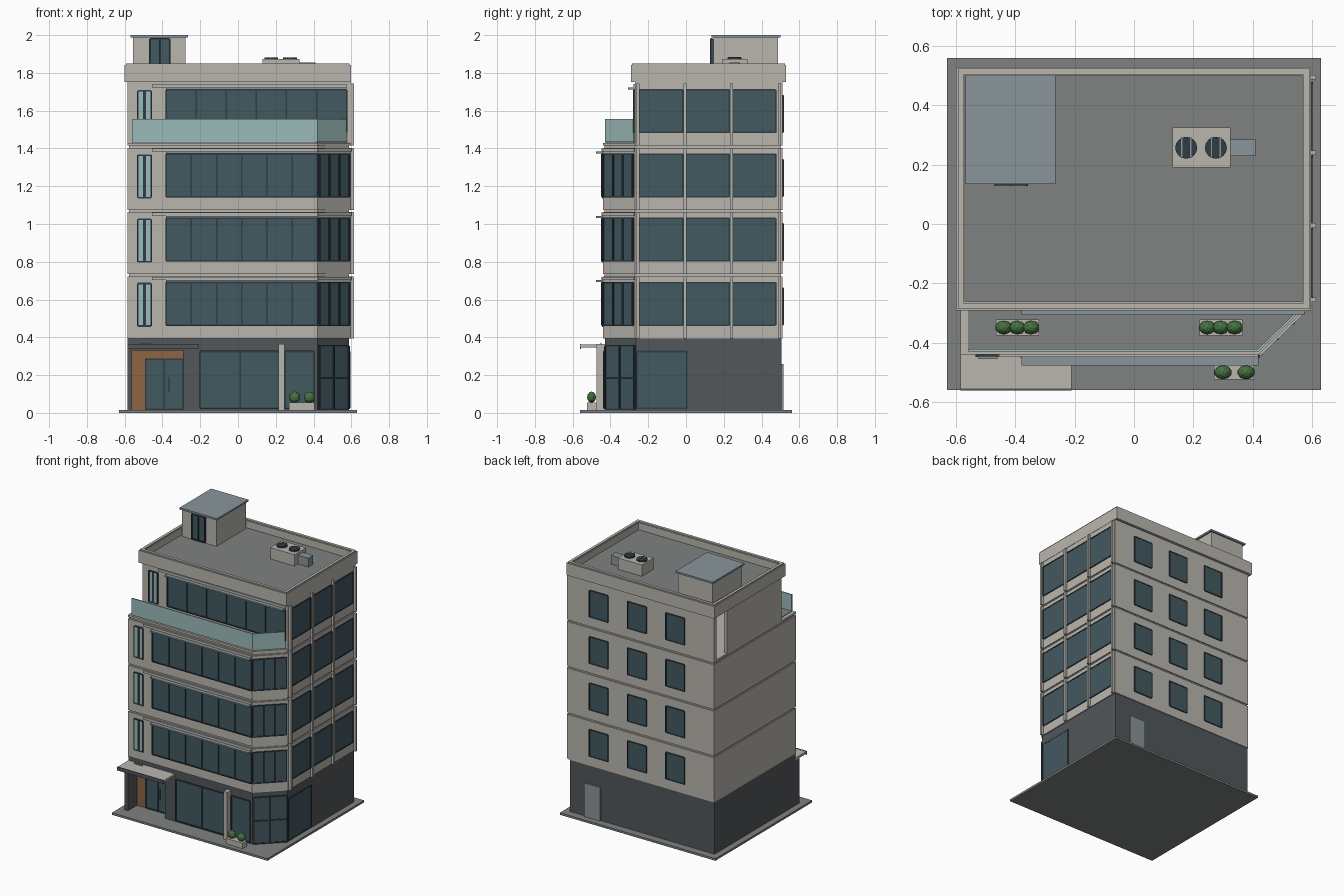
import bpy, bmesh, math
from mathutils import Vector, Matrix

if "Cube" in bpy.data.objects:
    bpy.data.objects.remove(bpy.data.objects["Cube"])


def mat(name, r, g, b):
    m = bpy.data.materials.new(name)
    m.diffuse_color = (r, g, b, 1)
    m.use_nodes = True
    m.node_tree.nodes["Principled BSDF"].inputs["Base Color"].default_value = m.diffuse_color
    return m


WALL = mat("wall", .49, .47, .43)
DARK = mat("dark_stone", .085, .095, .1)
GLASS = mat("glass", .055, .1, .12)
FRAME = mat("frame", .03, .045, .055)
PALE = mat("pale_glass", .33, .5, .49)
ROOF = mat("roofing", .21, .225, .215)
METAL = mat("metal", .25, .3, .33)
WOOD = mat("wood", .27, .13, .06)
GREEN = mat("leaf", .06, .17, .05)


def finish(name, bm, m):
    bmesh.ops.recalc_face_normals(bm, faces=bm.faces)
    me = bpy.data.meshes.new(name)
    bm.to_mesh(me)
    bm.free()
    me.materials.append(m)
    ob = bpy.data.objects.new(name, me)
    bpy.context.collection.objects.link(ob)
    return ob


def prism(name, pts, z0, z1, m):
    bm = bmesh.new()
    f = bm.faces.new([bm.verts.new((x, y, z0)) for x, y in pts])
    top = bmesh.ops.extrude_face_region(bm, geom=[f])["geom"]
    bmesh.ops.translate(bm, vec=(0, 0, z1 - z0),
                        verts=[v for v in top if isinstance(v, bmesh.types.BMVert)])
    return finish(name, bm, m)


def box(name, x0, x1, y0, y1, z0, z1, m):
    return prism(name, [(x0, y0), (x1, y0), (x1, y1), (x0, y1)], z0, z1, m)


def on_wall(name, p, q, a, b, z0, z1, d0, d1, m):
    """Box on the wall line p-q, from a to b along it, d0 to d1 outwards."""
    p, q = Vector(p), Vector(q)
    d = (q - p).normalized()
    n = Vector((d.y, -d.x))
    return prism(name, [p + d * a + n * d0, p + d * b + n * d0,
                        p + d * b + n * d1, p + d * a + n * d1], z0, z1, m)


def window(name, p, q, a, b, z0, z1, panes, glass=GLASS, out=.01):
    on_wall(name + "_glass", p, q, a, b, z0, z1, -.01, .004, glass)
    w = .004
    for i in range(panes + 1):
        c = a + (b - a) * i / panes
        on_wall(name + "_mullion", p, q, c - w, c + w, z0, z1, 0, out, FRAME)
    for z in (z0, z1):
        on_wall(name + "_rail", p, q, a, b, z - w, z + w, 0, out - .002, FRAME)


def blob(name, x, y, z, r, sz=1):
    bm = bmesh.new()
    bmesh.ops.create_icosphere(bm, subdivisions=2, radius=r,
                               matrix=Matrix.Translation((x, y, z)) @ Matrix.Diagonal((1, .8, sz, 1)))
    finish(name, bm, GREEN)


# corner points of the footprint, counter-clockwise
A, B, C, D, E = (-.585, -.44), (.42, -.44), (.595, -.27), (.595, .51), (-.585, .51)
CH = (Vector(C) - Vector(B)).length

# base slab and ground floor with recessed entrance
box("base_slab", -.63, .63, -.56, .56, 0, .015, ROOF)
F = -.43
prism("ground_floor", [(-.585, F), (-.56, F), (-.56, -.36), (-.29, -.36), (-.29, F), (.42, F),
                       (.588, -.265), (.588, .505), (-.585, .505)], .015, .395, DARK)
box("entrance_lintel", -.56, -.29, F, -.36, .33, .395, DARK)
box("entrance_wood_side", -.56, -.49, -.37, -.355, .015, .33, WOOD)
box("entrance_wood_top", -.49, -.29, -.37, -.355, .288, .33, WOOD)
window("entrance_door", (-.585, -.365), (0, -.365), .097, .293, .018, .285, 2)
box("door_handle", -.368, -.362, -.39, -.38, .11, .19, METAL)
box("canopy", -.585, -.21, -.56, F, .345, .362, WALL)
box("canopy_front", -.585, -.21, -.562, -.555, .338, .364, DARK)
box("canopy_light", -.525, -.46, -.455, -.445, .362, .368, METAL)
box("canopy_post", -.585, -.56, -.475, F, .015, .345, DARK)

# shop windows
G0, G1, G2, G3 = (-.585, F), (.42, F), (.588, -.265), (.588, .505)
window("shop_front", G0, G1, .385, .81, .025, .325, 2)
window("shop_front_right", G0, G1, .835, .985, .025, .325, 1)
window("shop_corner", G1, G2, .008, .228, .02, .355, 2)
on_wall("shop_corner_transom", G1, G2, .008, .228, .18, .188, 0, .01, FRAME)
window("shop_side", G2, G3, .005, .27, .025, .325, 1, out=.007)
box("front_column", .215, .245, -.475, F, .015, .365, WALL)

# back service door
box("back_door", .335, .465, .5, .516, .015, .26, METAL)

# street planter
box("street_planter", .27, .405, -.525, -.475, .015, .055, WALL)
for x in (.3, .378):
    blob("street_shrub", x, -.5, .083, .03)


def front_details(z, p, q, panes, length):
    """Narrow left window, ribbon window, header, sill and sunshade."""
    window("narrow_window", p, q, .055, .125, z + .065, z + .29, 1, PALE, .008)
    on_wall("narrow_window_bar", p, q, .083, .097, z + .065, z + .29, 0, .007, FRAME)
    window("ribbon_window", p, q, .205, .205 + length, z + .07, z + .295, panes)
    on_wall("header_band", p, q, .13, .205 + length, z + .308, z + .325, 0, .008, WALL)
    on_wall("sunshade", p, q, .205, .205 + length, z + .298, z + .308, 0, .037, METAL)


# middle storeys
for k in range(3):
    z = .395 + .34 * k
    prism("storey_body", [A, B, C, D, E], z, z + .328, WALL)
    g = .008
    prism("storey_joint", [(-.585 + g, -.44 + g), (.42, -.44 + g), (.595 - g, -.27),
                           (.595 - g, .51 - g), (-.585 + g, .51 - g)], z + .328, z + .34, WALL)
    front_details(z, A, B, 6, .8)
    window("corner_window", B, C, .008, CH - .012, z + .07, z + .295, 3)
    on_wall("corner_header", B, C, 0, CH, z + .308, z + .325, 0, .008, WALL)

# top storey: floor slab, hollow walls, terrace
zt = 1.415
prism("top_floor_slab", [A, B, C, D, E], zt, zt + .015, WALL)
box("top_front_wall", -.585, .595, -.27, -.245, zt, 1.755, WALL)
box("top_right_wall", .57, .595, -.27, .51, zt, 1.755, WALL)
box("top_back_wall", -.585, .595, .485, .51, zt, 1.755, WALL)
box("top_left_wall", -.585, -.56, -.27, .36, zt, 1.755, WALL)
front_details(zt, (-.585, -.27), (.595, -.27), 6, .955)
prism("terrace_floor", [(-.56, -.425), (.415, -.425), (.575, -.27), (-.56, -.27)], 1.42, 1.434, ROOF)
on_wall("terrace_rail_front", (-.56, -.43), (.42, -.43), 0, .98, 1.435, 1.555, -.008, 0, PALE)
on_wall("terrace_rail_corner", (.42, -.43), (.578, -.277), 0, .22, 1.435, 1.555, -.008, 0, PALE)
for x in (-.393, .293):
    box("terrace_planter", x - .073, x + .073, -.376, -.322, 1.43, 1.465, WALL)
    for dx in (-.046, 0, .046):
        blob("terrace_shrub", x + dx, -.349, 1.482, .029)

# right side windows with fins, back windows, every storey
for k in range(4):
    z = .395 + .34 * k
    for i in range(3):
        a = .022 + .245 * i
        window("side_window", C, D, a, a + .232, z + .07, z + .295, 1, out=.008)
        c = .31 * (i + .77)
        window("back_window", D, E, c - .075 + .008, c + .083, z + .072, z + .265, 1, out=.008)
    for y in (-.255, -.005, .24, .495):
        box("side_fin", .585, .613, y - .008, y + .008, z, z + .328, WALL)

# roof slab and parapet
box("roof_slab", -.59, .59, -.28, .52, 1.752, 1.79, ROOF)
x0, x1, y0, y1 = -.6, .597, -.292, .53
for e, t, za, zb in ((0, .03, 1.752, 1.842), (.006, .02, 1.842, 1.85)):
    X0, X1, Y0, Y1 = x0 + e, x1 - e, y0 + e, y1 - e
    box("parapet_front", X0, X1, Y0, Y0 + t, za, zb, WALL)
    box("parapet_back", X0, X1, Y1 - t, Y1, za, zb, WALL)
    box("parapet_left", X0, X0 + t, Y0 + t, Y1 - t, za, zb, WALL)
    box("parapet_right", X1 - t, X1, Y0 + t, Y1 - t, za, zb, WALL)

# stair penthouse
box("penthouse", -.555, -.277, .145, .488, 1.785, 1.987, WALL)
box("penthouse_roof", -.568, -.265, .135, .5, 1.987, 2, METAL)
window("penthouse_door", (-.555, .14), (-.277, .14), .088, .193, 1.8, 1.98, 2, out=.012)

# rooftop cooling unit
box("cooling_unit", .13, .325, .19, .325, 1.785, 1.873, WALL)
box("cooling_duct", .325, .41, .23, .285, 1.785, 1.855, METAL)
for x in (.176, .276):
    bm = bmesh.new()
    bmesh.ops.create_cone(bm, cap_ends=True, segments=16, radius1=.037, radius2=.037, depth=.012,
                          matrix=Matrix.Translation((x, .257, 1.876)))
    finish("fan", bm, FRAME)
    for dx in (-.015, .015):
        box("fan_bar", x + dx - .002, x + dx + .002, .222, .292, 1.88, 1.885, METAL)
